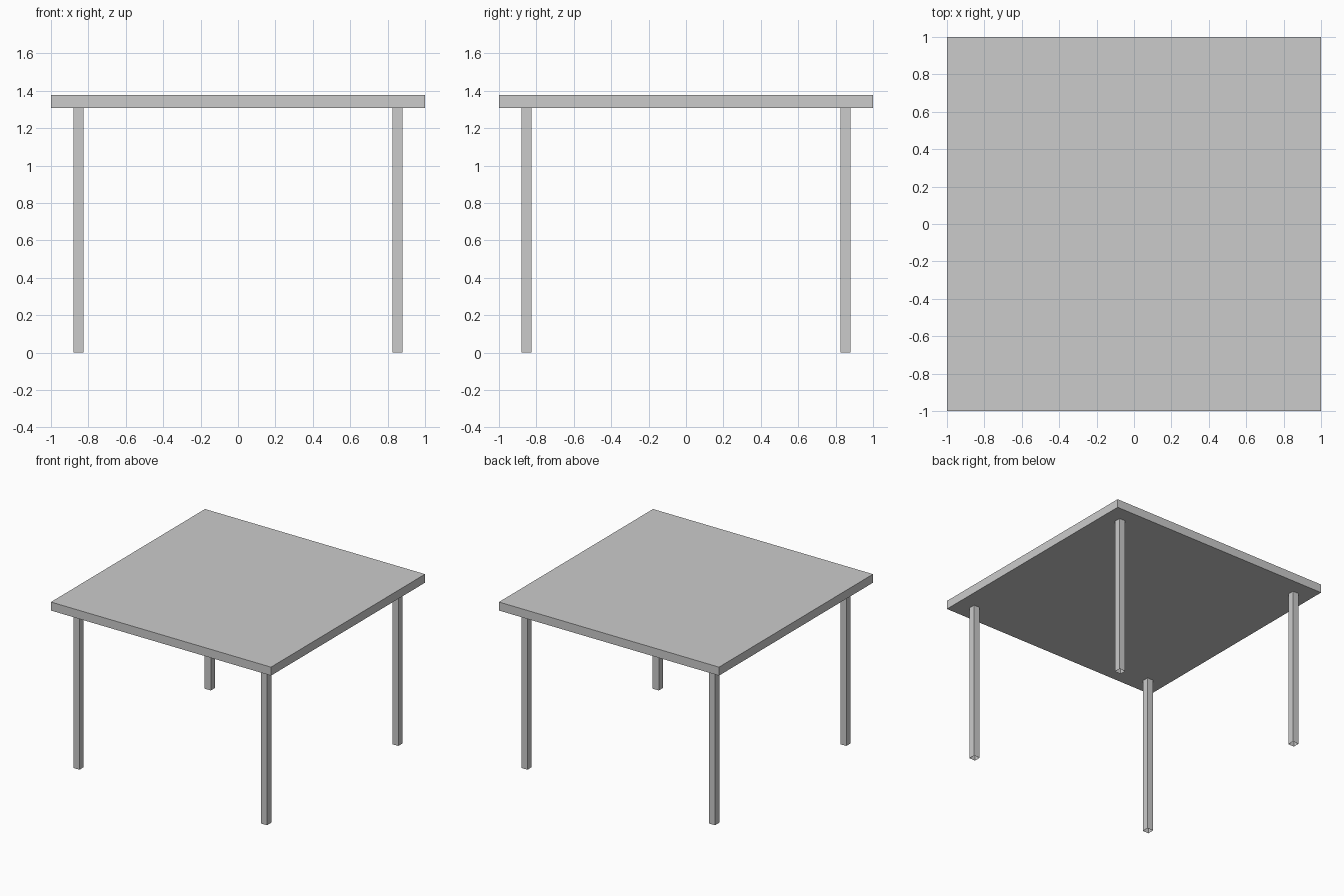
import bpy
import bmesh
from mathutils import Matrix, Vector

if "Cube" in bpy.data.objects:
    bpy.data.objects.remove(bpy.data.objects["Cube"])

TOP_Z, UNDER_Z = 1.377, 1.307
LEG_INNER, LEG_OUTER = 0.825, 0.88


def box(name, lo, hi, open_ends=False):
    """Box between two corners, optionally without its top and bottom faces."""
    lo, hi = Vector(lo), Vector(hi)
    bm = bmesh.new()
    bmesh.ops.create_cube(bm, size=1, matrix=Matrix.Translation((lo + hi) / 2)
                          @ Matrix.Diagonal((*(hi - lo), 1)))
    if open_ends:
        bm.normal_update()
        ends = [f for f in bm.faces if abs(f.normal.z) > 0.9]
        bmesh.ops.delete(bm, geom=ends, context='FACES_ONLY')
    mesh = bpy.data.meshes.new(name)
    bm.to_mesh(mesh)
    bm.free()
    obj = bpy.data.objects.new(name, mesh)
    bpy.context.collection.objects.link(obj)
    return obj


# Square slab top
box("tabletop", (-1, -1, UNDER_Z), (1, 1, TOP_Z))

# Four slim square legs, open tubes at the ends
mid, half = (LEG_INNER + LEG_OUTER) / 2, (LEG_OUTER - LEG_INNER) / 2
for depth, sy in (("front", -1), ("back", 1)):
    for side, sx in (("left", -1), ("right", 1)):
        x, y = sx * mid, sy * mid
        box(f"{depth}_{side}_leg", (x - half, y - half, 0),
            (x + half, y + half, UNDER_Z), open_ends=True)
